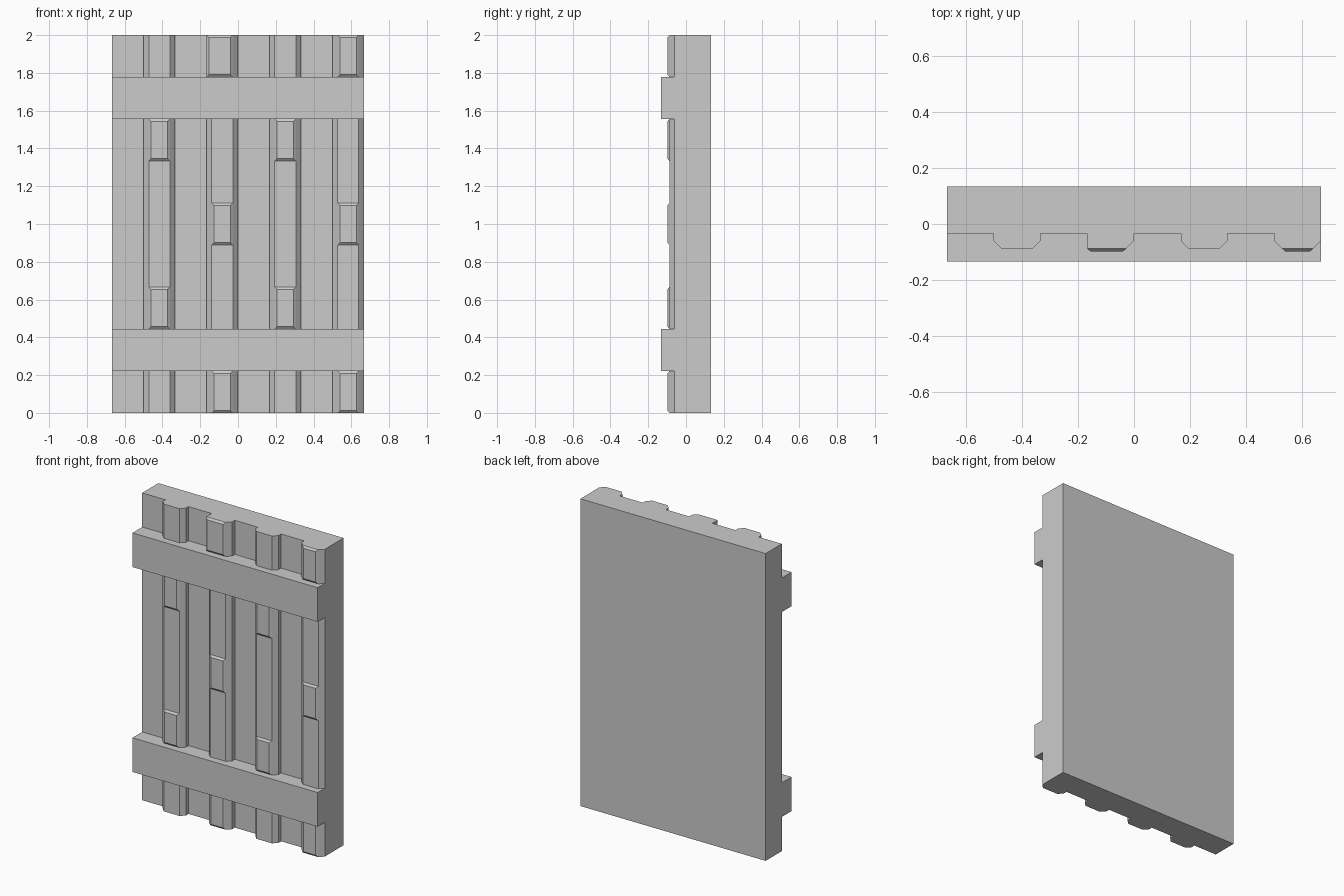
import bpy, bmesh

if "Cube" in bpy.data.objects:
    bpy.data.objects.remove(bpy.data.objects["Cube"])

U = 2 / 9                      # vertical module of the wall
W = 2 / 3                      # half width
Y_BACK, Y_PANEL, Y_EDGE, Y_RIB, Y_PAD, Y_BAR = 0.133, -0.033, -0.06, -0.0875, -0.098, -0.133
SLOPE = 0.0275


def finish(name, bm):
    bmesh.ops.recalc_face_normals(bm, faces=bm.faces)
    mesh = bpy.data.meshes.new(name)
    bm.to_mesh(mesh)
    bm.free()
    obj = bpy.data.objects.new(name, mesh)
    bpy.context.collection.objects.link(obj)
    return obj


def prism(name, points, z0, z1):
    """Extrude an (x, y) outline from z0 to z1."""
    bm = bmesh.new()
    face = bm.faces.new([bm.verts.new((x, y, z0)) for x, y in points])
    ext = bmesh.ops.extrude_face_region(bm, geom=[face], use_keep_orig=True)
    verts = [v for v in ext["geom"] if isinstance(v, bmesh.types.BMVert)]
    bmesh.ops.translate(bm, verts=verts, vec=(0, 0, z1 - z0))
    return finish(name, bm)


def pad(name, x0, x1, z0, z1):
    """Shallow raised pad with sloped edges, sitting on a rib face."""
    bm = bmesh.new()
    rings = []
    for y, b in ((Y_RIB, 0), (Y_PAD, 0.0125)):
        rings.append([bm.verts.new((x, y, z)) for x, z in (
            (x0 + b, z0 + b), (x1 - b, z0 + b), (x1 - b, z1 - b), (x0 + b, z1 - b))])
    back, front = rings
    bm.faces.new(back)
    bm.faces.new(front)
    for i in range(4):
        j = (i + 1) % 4
        bm.faces.new((back[i], back[j], front[j], front[i]))
    return finish(name, bm)


# Wall panel with four chamfered vertical ribs in one outline
rib_starts = [-0.5, -1 / 6, 1 / 6, 0.5]
RIB_W = 1 / 6
outline = [(-W, Y_BACK), (-W, Y_PANEL)]
for x in rib_starts:
    e = x + RIB_W
    outline += [(x, Y_PANEL), (x, Y_EDGE), (x + SLOPE, Y_RIB),
                (e - SLOPE, Y_RIB), (e, Y_EDGE)]
    if e < W - 0.01:
        outline.append((e, Y_PANEL))
outline.append((W, Y_BACK))
prism("ribbed_panel", outline, 0, 2)

# Two horizontal cross bars
for name, k in (("lower_bar", 1), ("upper_bar", 7)):
    prism(name, [(-W, Y_PANEL), (-W, Y_BAR), (W, Y_BAR), (W, Y_PANEL)], k * U, (k + 1) * U)

# Raised pads, alternating from rib to rib
for i, x in enumerate(rib_starts):
    for k in ((2, 6), (0, 4, 8))[i % 2]:
        wide = i == 1 and k == 8
        pad(f"rib_{i + 1}_pad_{k}", x if wide else x + SLOPE, x + RIB_W - SLOPE,
            k * U, (k + 1) * U)

# Filler that squares off the rib corner under the wide top pad
x = rib_starts[1]
prism("wide_pad_filler", [(x, Y_EDGE), (x, Y_RIB), (x + SLOPE, Y_RIB)], 8 * U, 2)
